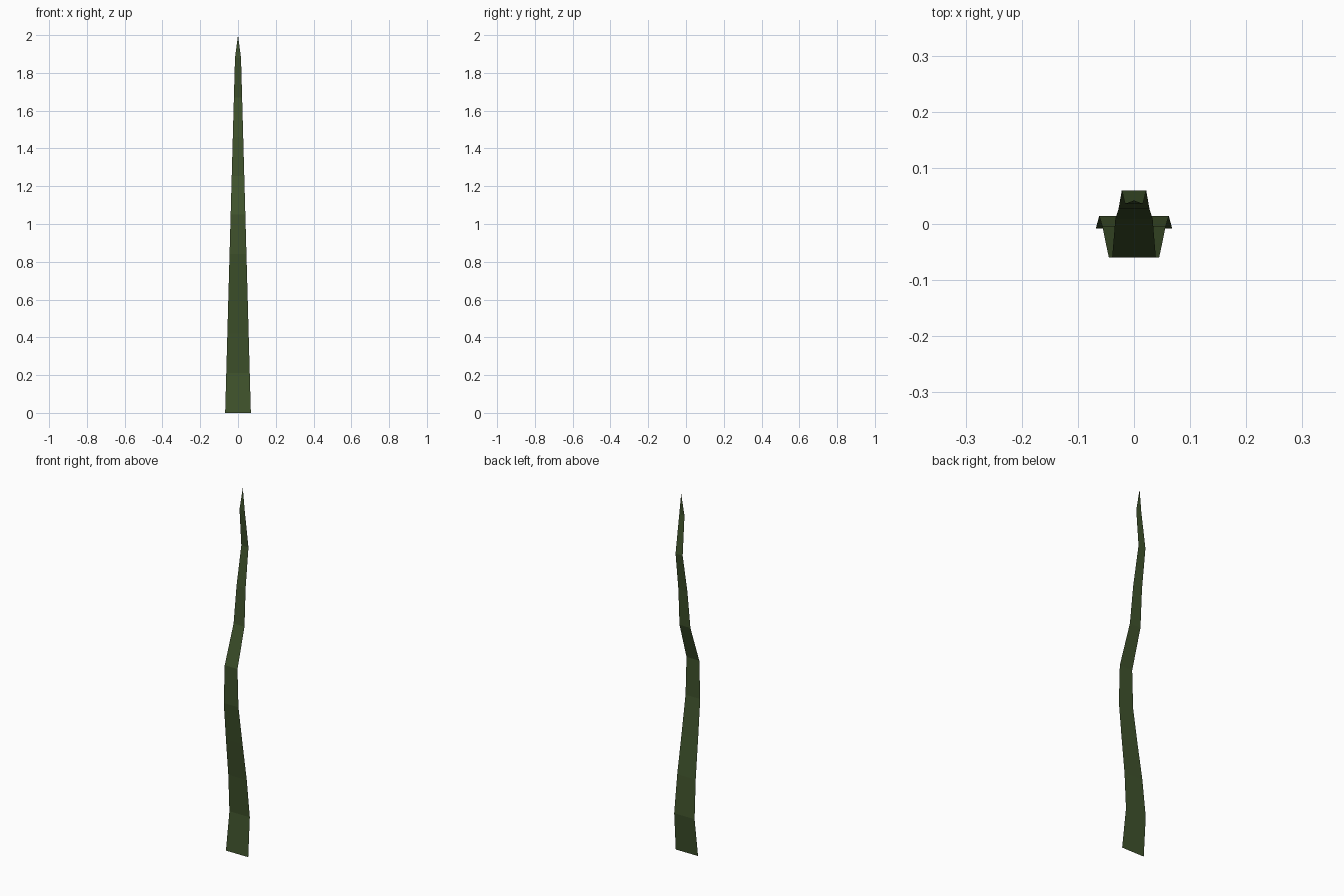
import bpy
import bmesh

if "Cube" in bpy.data.objects:
    bpy.data.objects.remove(bpy.data.objects["Cube"])

# Side profile of the blade: (y, z) at each bend
PROFILE = [(-0.008, 0.0), (0.014, 0.21), (-0.004, 0.42), (-0.033, 0.63),
           (-0.06, 0.84), (-0.06, 1.05), (0.009, 1.255), (0.027, 1.46),
           (0.06, 1.67), (0.036, 1.88)]
TIP = (0.0, 0.042, 2.0)


def half_width(z):
    return 0.068 - 0.0277 * z


# Flat tapering ribbon with a pointed tip
bm = bmesh.new()
rows = [[bm.verts.new((s * half_width(z), y, z)) for s in (-1, 1)] for y, z in PROFILE]
for (a, b), (d, c) in zip(rows, rows[1:]):
    bm.faces.new((a, b, c, d))
bm.faces.new((*rows[-1], bm.verts.new(TIP)))

mesh = bpy.data.meshes.new("grass_blade")
bm.to_mesh(mesh)
bm.free()
blade = bpy.data.objects.new("grass_blade", mesh)
bpy.context.collection.objects.link(blade)

# Dark green
green = bpy.data.materials.new("dark_green")
green.diffuse_color = (0.05, 0.085, 0.025, 1)
green.use_nodes = True
green.node_tree.nodes["Principled BSDF"].inputs["Base Color"].default_value = green.diffuse_color
mesh.materials.append(green)
